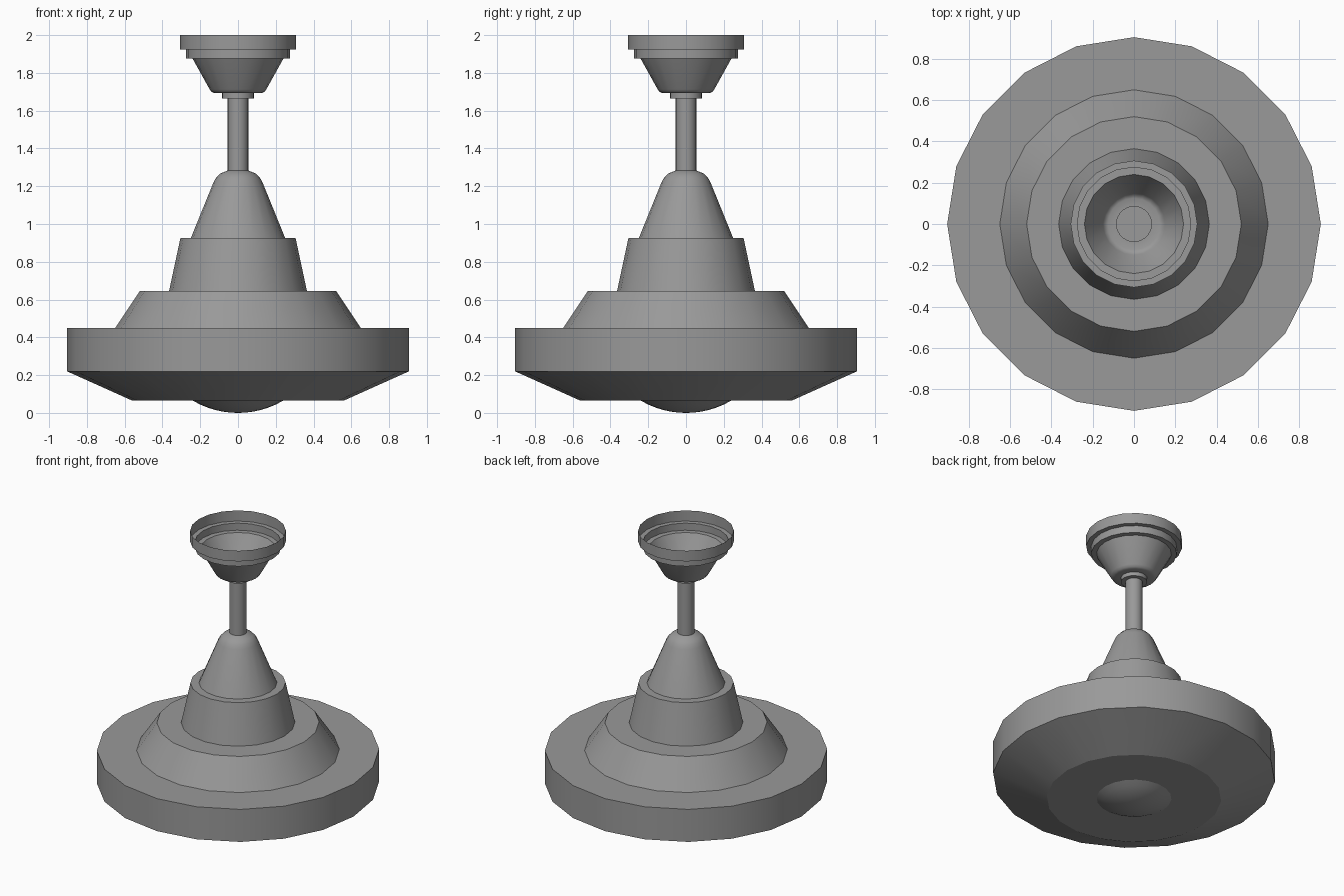
import bpy
import bmesh
from math import cos, sin, pi, radians

SIDES = 20

cube = bpy.data.objects.get("Cube")
if cube:
    bpy.data.objects.remove(cube, do_unlink=True)

grey = bpy.data.materials.new("plain grey")
grey.use_nodes = True
colour = (0.32, 0.32, 0.32, 1)
grey.diffuse_color = colour
grey.node_tree.nodes["Principled BSDF"].inputs["Base Color"].default_value = colour


def lathe(name, profile, smooth_angle=40):
    """Spin (radius, height) points, listed from bottom to top, about z."""
    bm = bmesh.new()
    rings = []
    for r, z in profile:
        if r == 0:
            rings.append([bm.verts.new((0, 0, z))] * SIDES)
        else:
            rings.append([bm.verts.new((r * cos(2 * pi * i / SIDES),
                                        r * sin(2 * pi * i / SIDES), z))
                          for i in range(SIDES)])
    for low, high in zip(rings, rings[1:]):
        for i in range(SIDES):
            j = (i + 1) % SIDES
            corners = [low[i], low[j], high[j], high[i]]
            bm.faces.new(list(dict.fromkeys(corners)))
    mesh = bpy.data.meshes.new(name)
    bm.to_mesh(mesh)
    bm.free()
    mesh.materials.append(grey)
    obj = bpy.data.objects.new(name, mesh)
    bpy.context.collection.objects.link(obj)
    bpy.ops.object.select_all(action='DESELECT')
    obj.select_set(True)
    bpy.context.view_layer.objects.active = obj
    bpy.ops.object.shade_smooth_by_angle(angle=radians(smooth_angle))
    return obj


# Shallow dome under the housing
dome_r, dome_h = 0.24, 0.065
sphere_r = (dome_r ** 2 + dome_h ** 2) / (2 * dome_h)
steps = 6
dome = []
for k in range(steps + 1):
    r = dome_r * k / steps
    dome.append((r, sphere_r - (sphere_r ** 2 - r ** 2) ** 0.5))
lathe("bottom_dome", dome)

# Wide drum with bevelled underside
lathe("drum", [(dome_r, 0.065), (0.56, 0.065), (0.905, 0.22),
               (0.905, 0.45), (0.65, 0.45)], 20)

# Stacked tapering tiers
lathe("lower_tier", [(0.65, 0.45), (0.52, 0.645), (0.365, 0.645)])
lathe("middle_tier", [(0.365, 0.645), (0.305, 0.925), (0.25, 0.925)])
lathe("upper_cone", [(0.25, 0.925), (0.13, 1.22), (0.116, 1.245),
                     (0.095, 1.267), (0.055, 1.283)])

# Hanging rod and its collar
lathe("rod", [(0.055, 1.283), (0.055, 1.665), (0, 1.665)])
lathe("collar", [(0.055, 1.665), (0.085, 1.665), (0.085, 1.693)])

# Open ceiling cup
lathe("ceiling_cup", [(0.085, 1.693), (0.125, 1.693), (0.14, 1.699),
                      (0.15, 1.713), (0.24, 1.875), (0.275, 1.875),
                      (0.275, 1.925), (0.307, 1.925), (0.307, 2.0)])
